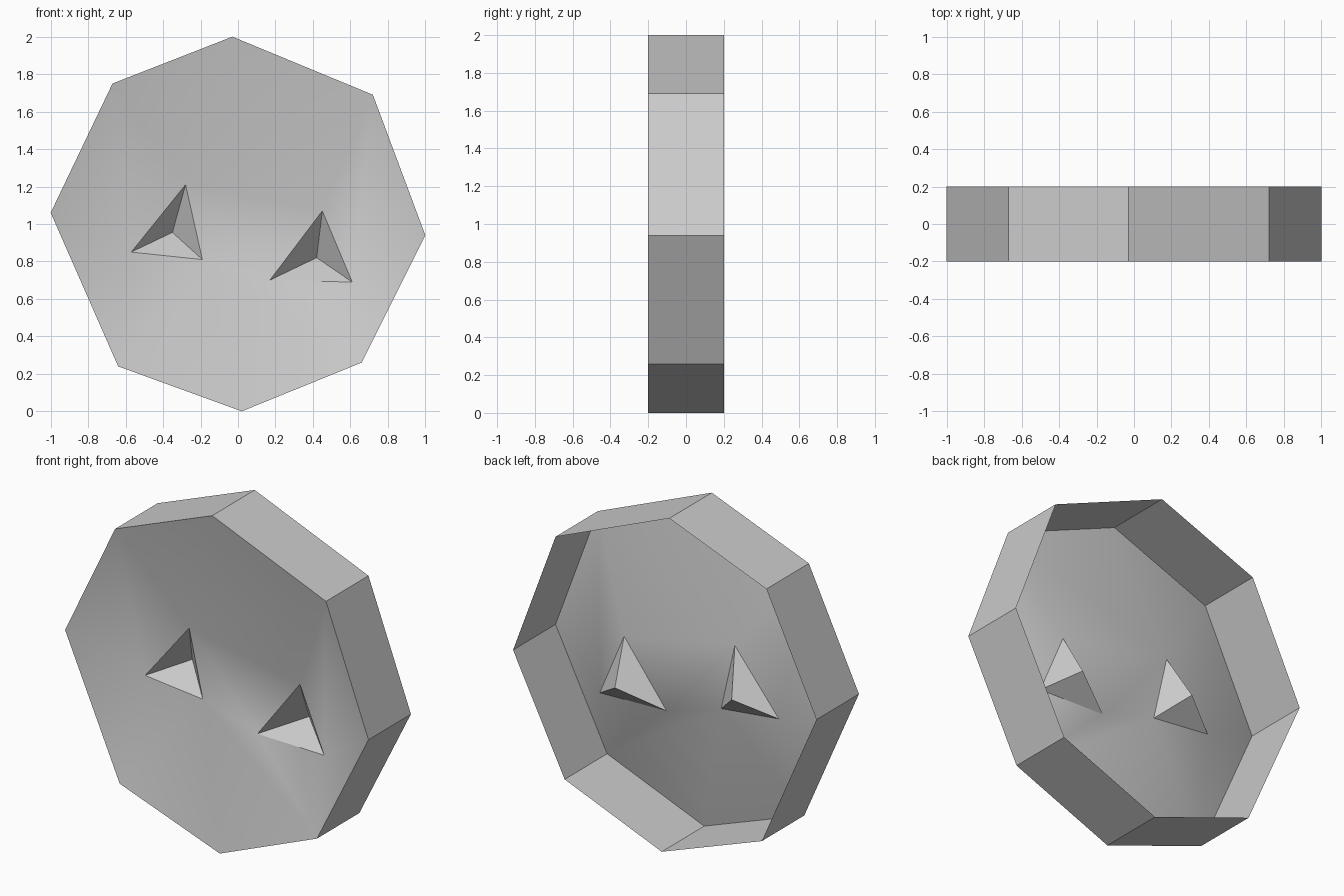
import bpy, bmesh, math
from mathutils import Vector

cube = bpy.data.objects.get("Cube")
if cube:
    bpy.data.objects.remove(cube)

grey = bpy.data.materials.new("plain_grey")
grey.use_nodes = True
COLOUR = (0.6, 0.6, 0.6, 1)
grey.diffuse_color = COLOUR
grey.node_tree.nodes["Principled BSDF"].inputs["Base Color"].default_value = COLOUR

# Depth levels: front rim, dish floor, pocket tip, open back
FRONT, FLOOR, TIP, BACK = -0.2, -0.06, 0.07, 0.2

# Outline clockwise from the top, as (x, z)
outline = [(-0.03, 2), (0.72, 1.69), (1, 0.94), (0.66, 0.26),
           (0.02, 0), (-0.64, 0.24), (-1, 1.06), (-0.67, 1.75)]

# Triangular eye openings: top, inner, outer corner, then pocket tip
eyes = {"right": [(-0.28, 1.21), (-0.19, 0.81), (-0.57, 0.85), (-0.35, 0.955)],
        "left": [(0.45, 1.07), (0.17, 0.70), (0.61, 0.69), (0.42, 0.82)]}


def at_depth(points, y):
    return [Vector((x, y, z)) for x, z in points]


def build(name, verts, faces, outward):
    """Make a mesh whose face normals follow the outward(centre) direction."""
    bm = bmesh.new()
    vs = [bm.verts.new(v) for v in verts]
    for f in faces:
        face = bm.faces.new([vs[i] for i in f])
        face.normal_update()
        if face.normal.dot(outward(face.calc_center_median())) < 0:
            face.normal_flip()
    mesh = bpy.data.meshes.new(name)
    bm.to_mesh(mesh)
    bm.free()
    mesh.materials.append(grey)
    obj = bpy.data.objects.new(name, mesh)
    bpy.context.collection.objects.link(obj)
    bpy.ops.object.select_all(action="DESELECT")
    obj.select_set(True)
    bpy.context.view_layer.objects.active = obj
    bpy.ops.object.shade_smooth_by_angle(angle=math.radians(30))
    return obj


def to_front(centre):
    return Vector((0, -1, 0))


def from_axis(centre):
    return Vector((centre.x, 0, centre.z - 1))


# Side wall, open at the back
n = len(outline)
build("side_wall", at_depth(outline, FRONT) + at_depth(outline, BACK),
      [(i, (i + 1) % n, (i + 1) % n + n, i + n) for i in range(n)], from_axis)

# Dished front: facets between the rim and the two eye openings
RT, RI, RO, LT, LI, LO = range(n, n + 6)
facets = [(7, 0, RT), (0, 1, RT), (1, LT, RT), (1, LO, LT), (1, 2, LO),
          (2, 3, LO), (3, LI, LO), (3, RI, LI), (3, 4, RI), (4, 5, RI),
          (5, RO, RI), (5, 6, RO), (6, 7, RO), (7, RT, RO), (RT, LT, LI, RI)]
floor = at_depth(eyes["right"][:3] + eyes["left"][:3], FLOOR)
build("dished_front", at_depth(outline, FRONT) + floor, facets, to_front)

# Pyramid pockets behind the eye openings
for side, pts in eyes.items():
    build(side + "_eye_pocket", at_depth(pts[:3], FLOOR) + at_depth(pts[3:], TIP),
          [(0, 1, 3), (1, 2, 3), (2, 0, 3)], to_front)
